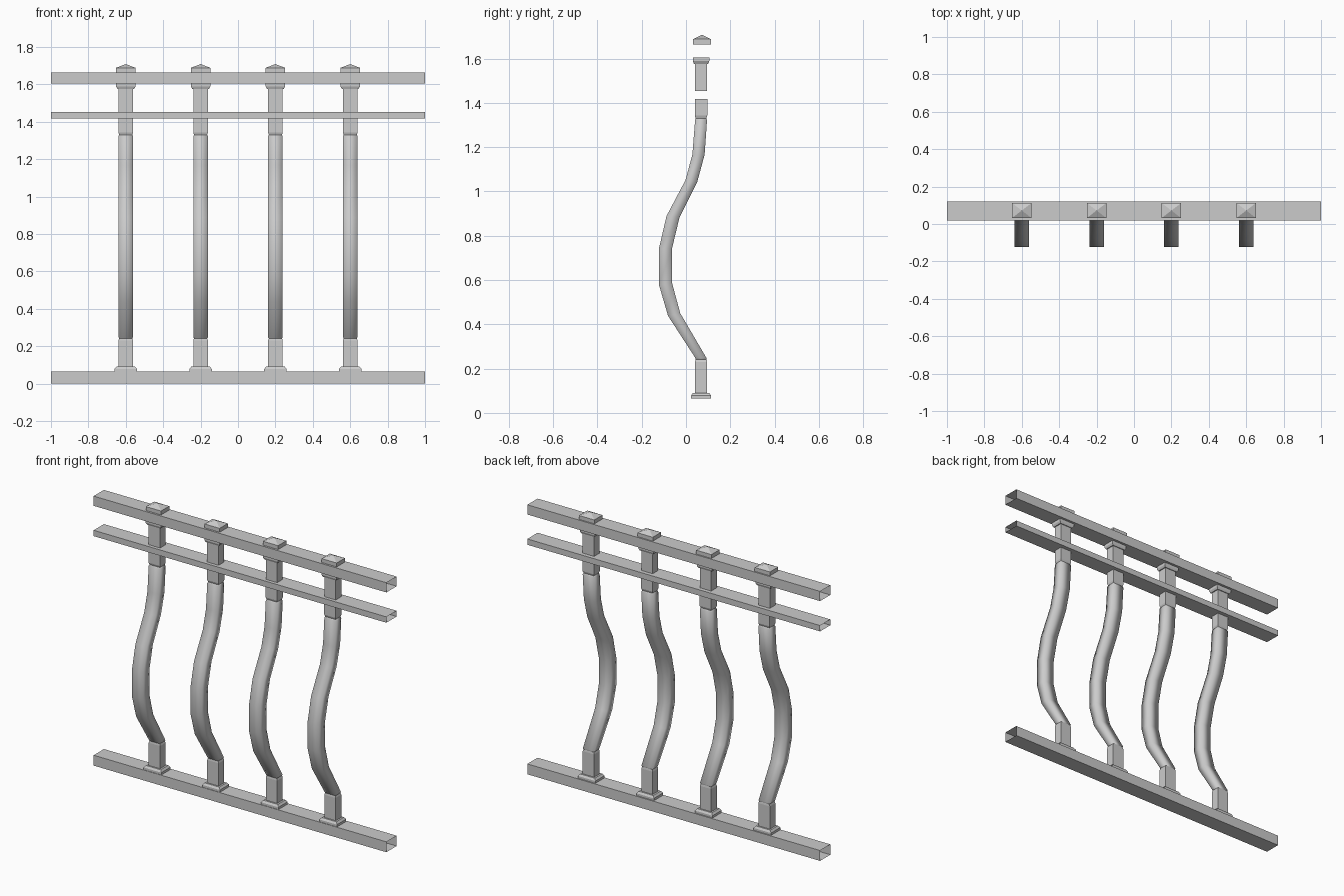
import bpy
import bmesh

if "Cube" in bpy.data.objects:
    bpy.data.objects.remove(bpy.data.objects["Cube"])

POST_X = (-0.6, -0.2, 0.2, 0.6)
CY = 0.068  # depth of the post line


def loft(name, rings, smooth=False, apex=None):
    """Mesh from four-cornered rings (half_x, front_y, front_z, back_y, back_z)."""
    bm = bmesh.new()
    loops = [[bm.verts.new(p) for p in ((-hx, fy, fz), (hx, fy, fz), (hx, by, bz), (-hx, by, bz))]
             for hx, fy, fz, by, bz in rings]
    for a, b in zip(loops, loops[1:]):
        for i in range(4):
            j = (i + 1) % 4
            bm.faces.new((a[i], a[j], b[j], b[i]))
    if apex:
        tip = bm.verts.new(apex)
        for i in range(4):
            bm.faces.new((loops[-1][i], loops[-1][(i + 1) % 4], tip))
    if smooth:
        for f in bm.faces:
            f.smooth = True
        for e in bm.edges:
            if len(e.link_faces) == 2 and e.calc_face_angle() > 0.8:
                e.smooth = False
    mesh = bpy.data.meshes.new(name)
    bm.to_mesh(mesh)
    bm.free()
    for n, x in enumerate(POST_X, 1):
        ob = bpy.data.objects.new(f"{name}_{n}", mesh)
        ob.location.x = x
        bpy.context.collection.objects.link(ob)


def stack(name, profile, apex_z=None, cy=CY):
    """Straight section from (z, half_x, half_y) rows."""
    loft(name, [(hx, cy - hy, z, cy + hy, z) for z, hx, hy in profile],
         apex=(0, cy, apex_z) if apex_z else None)


def rail(name, z0, z1, y0=0.02, y1=0.12):
    """Open-ended rectangular tube along x."""
    section = ((y0, z0), (y1, z0), (y1, z1), (y0, z1))
    verts = [(x, y, z) for x in (-1, 1) for y, z in section]
    faces = [(i, i + 4, (i + 1) % 4 + 4, (i + 1) % 4) for i in range(4)]
    faces = [f[::-1] for f in faces]
    mesh = bpy.data.meshes.new(name)
    mesh.from_pydata(verts, [], faces)
    ob = bpy.data.objects.new(name, mesh)
    bpy.context.collection.objects.link(ob)


# Horizontal rails
rail("bottom_rail", 0.0, 0.064)
rail("middle_rail", 1.417, 1.453)
rail("top_rail", 1.604, 1.664)

# Foot flange and lower straight post
stack("lower_post", [(0.064, 0.06, 0.045), (0.078, 0.06, 0.045), (0.09, 0.05, 0.037),
                     (0.09, 0.039, 0.027), (0.23, 0.039, 0.027), (0.242, 0.035, 0.025)])

# Bowed baluster
loft("bowed_baluster", [
    (0.035, 0.043, 0.242, 0.093, 0.242),
    (0.039, 0.041, 0.25, 0.093, 0.247),
    (0.039, -0.081, 0.438, -0.026, 0.45),
    (0.039, -0.122, 0.578, -0.063, 0.587),
    (0.039, -0.122, 0.743, -0.063, 0.743),
    (0.039, -0.088, 0.889, -0.029, 0.884),
    (0.039, -0.002, 1.052, 0.05, 1.04),
    (0.039, 0.029, 1.168, 0.084, 1.166),
    (0.039, 0.041, 1.322, 0.095, 1.322),
    (0.035, 0.044, 1.33, 0.092, 1.33)], smooth=True)

# Collar under the middle rail
stack("collar_post", [(1.33, 0.035, 0.024), (1.342, 0.039, 0.028), (1.417, 0.039, 0.028)])

# Short post with capital under the top rail
stack("upper_post", [(1.453, 0.039, 0.027), (1.576, 0.039, 0.027), (1.576, 0.045, 0.032),
                     (1.588, 0.052, 0.037), (1.604, 0.052, 0.037)])

# Pyramid cap on the top rail
stack("post_cap", [(1.664, 0.052, 0.04), (1.688, 0.052, 0.04)], apex_z=1.708, cy=0.072)
